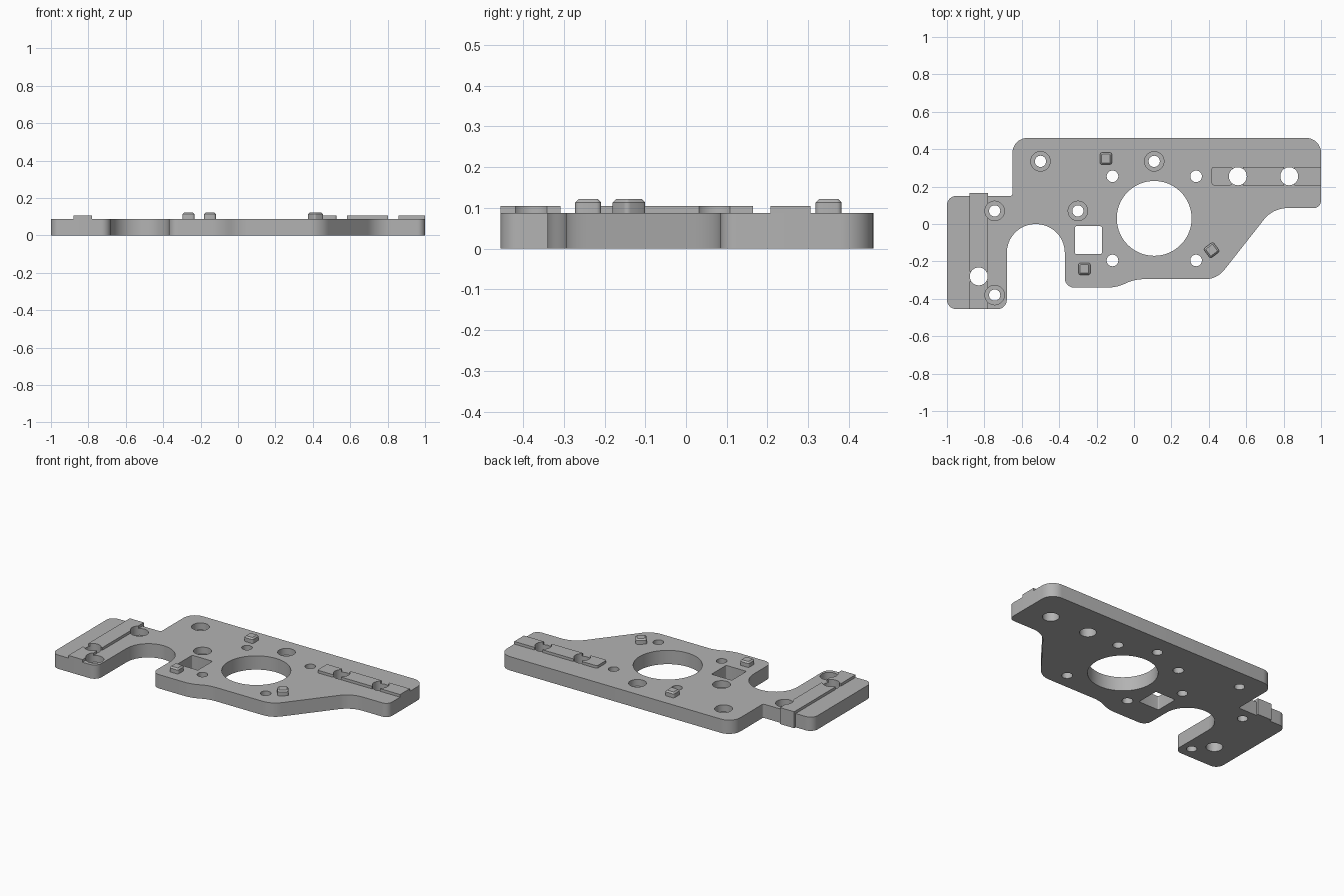
import bpy, bmesh, math
from mathutils import Vector, Matrix

cube = bpy.data.objects.get("Cube")
if cube:
    bpy.data.objects.remove(cube, do_unlink=True)

TOP, RIDGE_TOP, PIN_TOP = 0.088, 0.105, 0.122

metal = bpy.data.materials.new("plain grey")
metal.use_nodes = True
grey = (0.45, 0.45, 0.45, 1)
metal.diffuse_color = grey
metal.node_tree.nodes["Principled BSDF"].inputs["Base Color"].default_value = grey


def fillet(corners, steps=10):
    """Turn (x, y, radius) corners into a rounded outline."""
    pts = []
    for i, (x, y, r) in enumerate(corners):
        c = Vector((x, y))
        if r == 0:
            pts.append(c)
            continue
        a = (Vector(corners[i - 1][:2]) - c).normalized()
        b = (Vector(corners[(i + 1) % len(corners)][:2]) - c).normalized()
        half = a.angle(b) / 2
        centre = c + (a + b).normalized() * (r / math.sin(half))
        start = c + a * (r / math.tan(half)) - centre
        end = c + b * (r / math.tan(half)) - centre
        turn = math.atan2(start.x * end.y - start.y * end.x, start.dot(end))
        for k in range(steps + 1):
            pts.append(centre + Matrix.Rotation(turn * k / steps, 2) @ start)
    return pts


def prism(bm, pts, z0, z1):
    """Extrude an outline between two heights."""
    low = [bm.verts.new((p.x, p.y, z0)) for p in pts]
    high = [bm.verts.new((p.x, p.y, z1)) for p in pts]
    n = len(pts)
    faces = [bm.faces.new(low[::-1]), bm.faces.new(high)]
    for i in range(n):
        j = (i + 1) % n
        faces.append(bm.faces.new((low[i], low[j], high[j], high[i])))
    return faces


def circle(x, y, r, n=48):
    return [Vector((x + r * math.cos(math.tau * i / n), y + r * math.sin(math.tau * i / n)))
            for i in range(n)]


def rect(x0, x1, y0, y1, r=0):
    return fillet([(x0, y0, r), (x1, y0, r), (x1, y1, r), (x0, y1, r)], 4)


def add_object(name, bm):
    bmesh.ops.recalc_face_normals(bm, faces=bm.faces)
    mesh = bpy.data.meshes.new(name)
    bm.to_mesh(mesh)
    bm.free()
    mesh.materials.append(metal)
    obj = bpy.data.objects.new(name, mesh)
    bpy.context.collection.objects.link(obj)
    return obj


def finish(obj, cutters=()):
    """Apply the cutters, then smooth the curved walls."""
    for cutter in cutters:
        mod = obj.modifiers.new("cut", 'BOOLEAN')
        mod.operation, mod.solver, mod.object = 'DIFFERENCE', 'EXACT', cutter
    if cutters:
        evaluated = obj.evaluated_get(bpy.context.evaluated_depsgraph_get())
        mesh = bpy.data.meshes.new_from_object(evaluated)
        obj.modifiers.clear()
        obj.data = mesh
    bpy.ops.object.select_all(action='DESELECT')
    obj.select_set(True)
    bpy.context.view_layer.objects.active = obj
    bpy.ops.object.shade_smooth_by_angle(angle=math.radians(25))


# Cutters: through holes and counterbores
bore_spots = [(-0.5, 0.335), (0.108, 0.335), (-0.745, 0.07), (-0.3, 0.07), (-0.745, -0.38)]
small_spots = [(x, y) for x in (-0.115, 0.332) for y in (-0.195, 0.255)]
slot_spots = [(-0.83, -0.28), (0.555, 0.255), (0.83, 0.255)]

bm = bmesh.new()
prism(bm, circle(0.108, 0.03, 0.2, 96), -0.1, 0.3)
for spots, r in ((bore_spots, 0.03), (small_spots, 0.031), (slot_spots, 0.048)):
    for x, y in spots:
        prism(bm, circle(x, y, r), -0.1, 0.3)
prism(bm, rect(-0.315, -0.172, -0.16, -0.012, 0.006), -0.1, 0.3)
through = add_object("through_hole_cutter", bm)

bm = bmesh.new()
for x, y in bore_spots:
    prism(bm, circle(x, y, 0.052), 0.045, 0.3)
bores = add_object("counterbore_cutter", bm)
cutters = (through, bores)

# Base plate with a chamfered lower rim on its wide part
outline = fillet([
    (-1, -0.455, 0.05), (-0.68, -0.455, 0.05), (-0.68, 0, 0.154), (-0.37, 0, 0.154),
    (-0.37, -0.34, 0.05), (-0.095, -0.34, 0.22), (0.005, -0.295, 0.22), (0.444, -0.295, 0.13),
    (0.743, 0.085, 0.16), (1, 0.085, 0.04), (1, 0.46, 0.08), (-0.65, 0.46, 0.08),
    (-0.65, 0.15, 0.012), (-0.78, 0.15, 0), (-0.78, 0.165, 0), (-0.88, 0.165, 0),
    (-0.88, 0.15, 0), (-1, 0.15, 0.05)])
bm = bmesh.new()
prism(bm, outline, 0, TOP)


def on_rim(v):
    right_front = v.co.x > -0.145 and v.co.y < 0.379
    return v.co.z < 0.001 and (right_front or v.co.y > 0.379)


rim = [e for e in bm.edges if all(on_rim(v) for v in e.verts)]
bmesh.ops.bevel(bm, geom=rim, offset=0.017, segments=1, affect='EDGES')
finish(add_object("base_plate", bm), cutters)

# Raised locating ridges, split at their holes
bm = bmesh.new()
for y0, y1 in ((-0.455, -0.308), (-0.253, 0.165)):
    prism(bm, rect(-0.88, -0.78, y0, y1), TOP, RIDGE_TOP)
finish(add_object("right_ridge", bm), cutters)

bm = bmesh.new()
for x0, x1 in ((0.415, 0.527), (0.583, 0.802), (0.858, 1)):
    prism(bm, rect(x0, x1, 0.207, 0.305, 0.012 if x0 < 0.5 else 0), TOP, RIDGE_TOP)
finish(add_object("left_ridge", bm), cutters)

# Square locating pins with chamfered tops
for name, x, y, angle in (("back_pin", -0.15, 0.35, 0), ("front_pin", -0.265, -0.24, 0),
                          ("left_pin", 0.415, -0.14, 37)):
    bm = bmesh.new()
    h = 0.032
    prism(bm, rect(-h, h, -h, h, 0.012), TOP, PIN_TOP)
    top_edges = [e for e in bm.edges if all(v.co.z > PIN_TOP - 0.001 for v in e.verts)]
    bmesh.ops.bevel(bm, geom=top_edges, offset=0.009, segments=1, affect='EDGES')
    bm.transform(Matrix.Translation((x, y, 0)) @ Matrix.Rotation(math.radians(angle), 4, 'Z'))
    finish(add_object(name, bm))

for cutter in cutters:
    cutter.hide_render = True
    cutter.hide_set(True)
